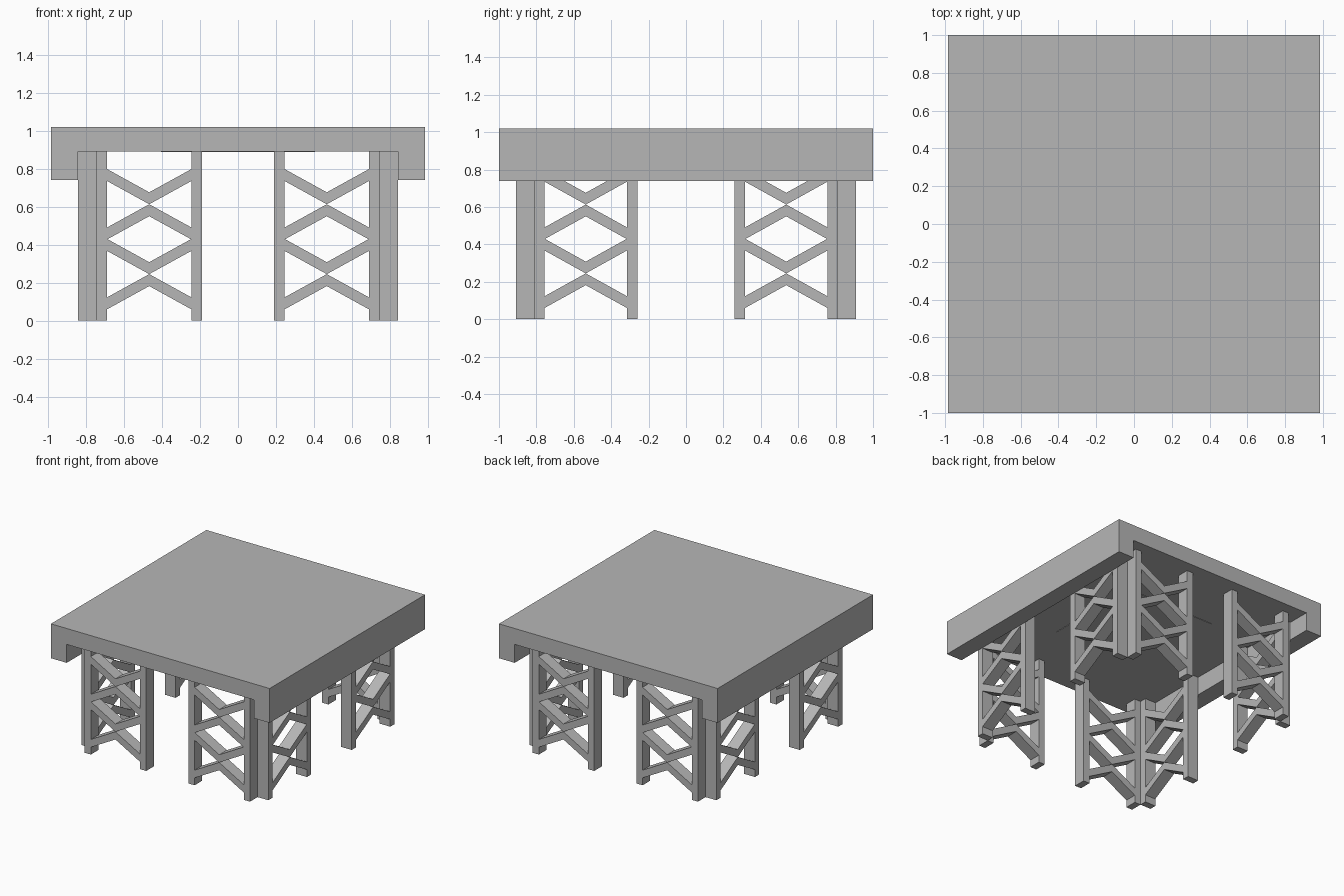
import bpy
import bmesh
from mathutils import Vector

default_cube = bpy.data.objects.get("Cube")
if default_cube:
    bpy.data.objects.remove(default_cube, do_unlink=True)

GREY = (0.47, 0.47, 0.47, 1.0)
grey = bpy.data.materials.new("plain_grey")
grey.use_nodes = True
grey.diffuse_color = GREY
grey.node_tree.nodes["Principled BSDF"].inputs["Base Color"].default_value = GREY


def prism(name, outline, start, end, axis="Y", mirror=(False, False)):
    """Extrude an upright outline of (across, z) points along X or Y."""
    def place(u, z, d):
        return (u, d, z) if axis == "Y" else (d, u, z)

    bm = bmesh.new()
    face = bm.faces.new([bm.verts.new(place(u, z, start)) for u, z in outline])
    top = bmesh.ops.extrude_face_region(bm, geom=[face])["geom"]
    moved = [v for v in top if isinstance(v, bmesh.types.BMVert)]
    offset = Vector(place(0, 0, end - start))
    bmesh.ops.translate(bm, verts=moved, vec=offset)
    bmesh.ops.recalc_face_normals(bm, faces=bm.faces)
    mesh = bpy.data.meshes.new(name)
    bm.to_mesh(mesh)
    bm.free()
    mesh.materials.append(grey)
    obj = bpy.data.objects.new(name, mesh)
    bpy.context.collection.objects.link(obj)
    if any(mirror):
        mod = obj.modifiers.new("mirror", "MIRROR")
        mod.use_axis = (mirror[0], mirror[1], False)
        mod.use_clip = False
        mod.use_mirror_merge = False
    return obj


def rect(u0, u1, z0, z1):
    return [(u0, z0), (u1, z0), (u1, z1), (u0, z1)]


DECK_X, DECK_BOTTOM, DECK_TOP = 0.985, 0.89, 1.02
SKIRT_INNER, SKIRT_BOTTOM = 0.843, 0.74

# Deck with a side skirt hanging along each long edge, in one profile
prism("deck", [
    (-DECK_X, SKIRT_BOTTOM), (-SKIRT_INNER, SKIRT_BOTTOM),
    (-SKIRT_INNER, DECK_BOTTOM), (SKIRT_INNER, DECK_BOTTOM),
    (SKIRT_INNER, SKIRT_BOTTOM), (DECK_X, SKIRT_BOTTOM),
    (DECK_X, DECK_TOP), (-DECK_X, DECK_TOP)], -1, 1)

# Thin square plate under the middle of the deck
prism("underside_plate", rect(-0.405, 0.405, DECK_BOTTOM - 0.003, DECK_BOTTOM),
      -0.42, 0.42)

# Braces: end height and rise to the middle; each pair touches in the centre
BRACE = 0.063
CHEVRONS = [(0.06, 0.122), (0.367, -0.122), (0.428, 0.122), (0.735, -0.122)]


def trestle(side, inner, outer, start, end, axis):
    """Two posts joined by four bent braces, repeated at all four corners."""
    post = 0.056
    a, b = inner + post, outer - post
    mid = (a + b) / 2
    both = (True, True)
    prism(side + "_inner_post", rect(inner, a, 0, DECK_BOTTOM), start, end, axis, both)
    prism(side + "_outer_post", rect(b, outer, 0, DECK_BOTTOM), start, end, axis, both)
    for i, (z, rise) in enumerate(CHEVRONS, 1):
        outline = [(a, z), (mid, z + rise), (b, z),
                   (b, z + BRACE), (mid, z + rise + BRACE), (a, z + BRACE)]
        prism(f"{side}_brace_{i}", outline, start, end, axis, both)


# Trestles across the ends and along the sides, meeting at the corners
trestle("end_trestle", 0.19, 0.745, 0.812, 0.91, "Y")
trestle("side_trestle", 0.26, 0.812, 0.745, 0.842, "X")
